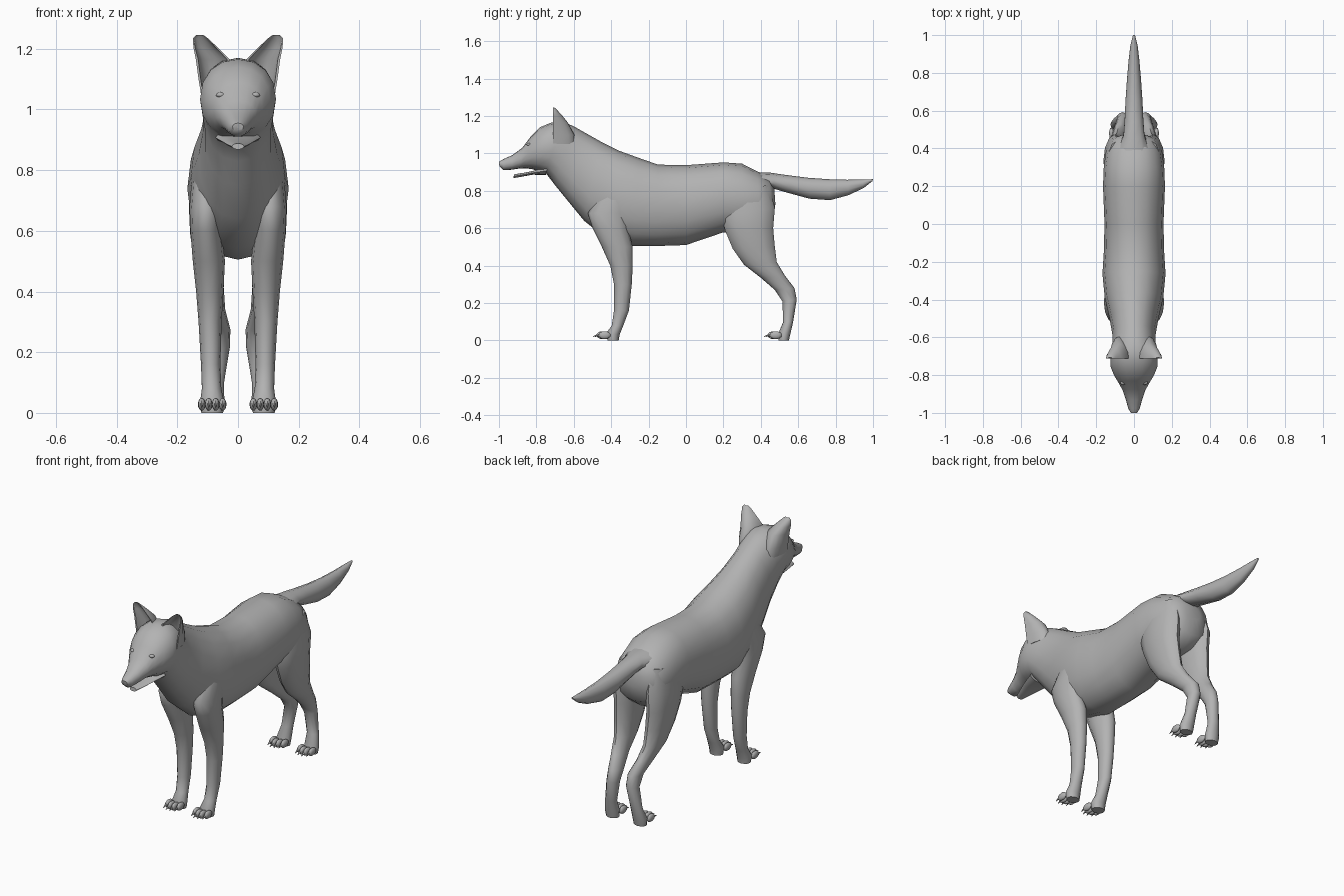
import bpy, bmesh, math
from mathutils import Matrix, Vector

fur = bpy.data.materials.new("grey_fur")
fur.diffuse_color = (0.45, 0.45, 0.45, 1)


def finish(bm, name):
    bmesh.ops.recalc_face_normals(bm, faces=bm.faces)
    me = bpy.data.meshes.new(name)
    bm.to_mesh(me)
    bm.free()
    me.materials.append(fur)
    ob = bpy.data.objects.new(name, me)
    bpy.context.collection.objects.link(ob)
    return ob


def skin(rings, name):
    """Join closed rings of points into a capped tube."""
    bm = bmesh.new()
    vs = [[bm.verts.new(p) for p in r] for r in rings]
    n = len(vs[0])
    for a, b in zip(vs, vs[1:]):
        for i in range(n):
            j = (i + 1) % n
            bm.faces.new((a[i], a[j], b[j], b[i]))
    bm.faces.new(vs[0])
    bm.faces.new(vs[-1])
    return finish(bm, name)


def loft(secs, name, side=1, n=16, power=2.0):
    """Sections: (y1, z1, y2, z2, centre x, half width)."""
    rings = []
    for y1, z1, y2, z2, cx, hw in secs:
        ring = []
        for i in range(n):
            a = 2 * math.pi * i / n
            c, s = math.cos(a), math.sin(a)
            c = math.copysign(abs(c) ** (2 / power), c)
            s = math.copysign(abs(s) ** (2 / power), s)
            ring.append((side * (cx + hw * s),
                         (y1 + y2) / 2 + c * (y1 - y2) / 2,
                         (z1 + z2) / 2 + c * (z1 - z2) / 2))
        rings.append(ring)
    return skin(rings, name)


def ball(name, loc, rad):
    bm = bmesh.new()
    m = Matrix.Translation(loc) @ Matrix.Diagonal((*rad, 1))
    bmesh.ops.create_uvsphere(bm, u_segments=12, v_segments=8, radius=1, matrix=m)
    return finish(bm, name)


# torso, neck and head: top point, bottom point, half width
body = [
    (.472, .81, .478, .73, .05), (.445, .87, .462, .64, .115),
    (.38, .905, .40, .59, .148), (.30, .945, .30, .575, .16),
    (.20, .952, .20, .578, .164), (.0, .937, .0, .51, .156),
    (-.15, .94, -.15, .505, .16), (-.25, .975, -.28, .505, .167),
    (-.36, 1.015, -.42, .54, .155), (-.45, 1.06, -.545, .64, .13),
    (-.53, 1.105, -.635, .75, .115), (-.60, 1.145, -.70, .83, .115),
    (-.66, 1.17, -.75, .895, .125), (-.72, 1.165, -.785, .905, .125),
    (-.78, 1.14, -.82, .915, .106), (-.83, 1.09, -.855, .92, .081),
    (-.875, 1.03, -.885, .92, .06), (-.93, .99, -.93, .913, .043),
    (-.975, .97, -.975, .91, .031), (-1.0, .955, -.997, .93, .018)]
loft([(a, b, c, d, 0, w) for a, b, c, d, w in body], "body_and_head", power=2.15)

# lower jaw
loft([(-.74, .93, -.75, .885, 0, .075), (-.82, .906, -.82, .886, 0, .055),
      (-.87, .896, -.875, .876, 0, .038), (-.92, .888, -.922, .868, 0, .02)],
     "lower_jaw", n=12)

# tail
loft([(.37, .90, .44, .82, 0, .08), (.45, .897, .49, .805, 0, .058),
      (.54, .884, .56, .785, 0, .052), (.65, .87, .66, .758, 0, .047),
      (.76, .862, .77, .75, 0, .039), (.86, .859, .87, .777, 0, .03),
      (.94, .86, .95, .815, 0, .02), (1.0, .862, .997, .852, 0, .006)],
     "tail", n=10)

ball("nose", (0, -.983, .943), (.023, .016, .017))

# leg sections: front edge, back edge, centre x, half width
front = [
    (-.45, .80, -.25, .80, .10, .05), (-.525, .68, -.30, .68, .105, .055),
    (-.50, .60, -.31, .60, .105, .052), (-.45, .50, -.285, .50, .096, .053),
    (-.405, .40, -.285, .40, .093, .045), (-.385, .30, -.29, .30, .092, .038),
    (-.385, .16, -.305, .16, .09, .032), (-.397, .08, -.335, .08, .087, .032),
    (-.425, .04, -.355, .03, .085, .04), (-.42, .0, -.36, .0, .085, .036)]
hind = [
    (.20, .80, .44, .83, .09, .05), (.19, .66, .475, .71, .10, .062),
    (.21, .585, .466, .60, .10, .058), (.25, .49, .475, .50, .095, .05),
    (.31, .405, .485, .42, .09, .043), (.40, .335, .53, .345, .078, .036),
    (.475, .27, .58, .28, .06, .035), (.515, .21, .592, .22, .06, .033),
    (.52, .10, .573, .10, .078, .032), (.495, .04, .557, .03, .085, .04),
    (.495, .0, .55, .0, .085, .036)]

# ear rows: height, inner x, outer x, depth
ear = [(1.05, .03, .122, .12), (1.10, .03, .13, .115), (1.165, .028, .139, .08),
       (1.205, .068, .147, .048), (1.233, .097, .149, .022), (1.246, .115, .138, .008)]

for side, label in ((-1, "right"), (1, "left")):
    loft(front, "front_leg_" + label, side, n=12)
    loft(hind, "hind_leg_" + label, side, n=12)

    # cupped ear, open to the front
    rings = []
    for z, xi, xo, d in ear:
        angs = [math.pi * i / 8 for i in range(9)]
        cx, rx = (xi + xo) / 2, (xo - xi) / 2
        outer = [(side * (cx + rx * math.cos(a)), -.712 + d * math.sin(a), z) for a in angs]
        inner = [(side * (cx + .86 * rx * math.cos(a)), -.711 + .6 * d * math.sin(a), z)
                 for a in reversed(angs)]
        rings.append(outer + inner)
    skin(rings, "ear_" + label)

    ball("eye_" + label, (side * .057, -.84, 1.048), (.016, .012, .009))

    # toes and claws
    for pair, y0 in (("front", -.435), ("hind", .48)):
        for k in range(4):
            off = (k - 1.5) * .023
            x = side * .085 + off
            y = y0 - (.012 if k in (1, 2) else 0)
            ball(f"{pair}_toe_{label}_{k + 1}", (x, y, .028), (.0125, .032, .021))
            bm = bmesh.new()
            d = Vector((off * .15, -1, -.35))
            m = (Matrix.Translation((x, y - .034, .026))
                 @ d.to_track_quat('Z', 'Y').to_matrix().to_4x4())
            bmesh.ops.create_cone(bm, cap_ends=True, segments=6, radius1=.008,
                                  radius2=.001, depth=.036, matrix=m)
            finish(bm, f"{pair}_claw_{label}_{k + 1}")

# smooth shading
for ob in bpy.data.objects:
    ob.select_set(True)
    bpy.context.view_layer.objects.active = ob
bpy.ops.object.shade_smooth_by_angle(angle=math.radians(50))
